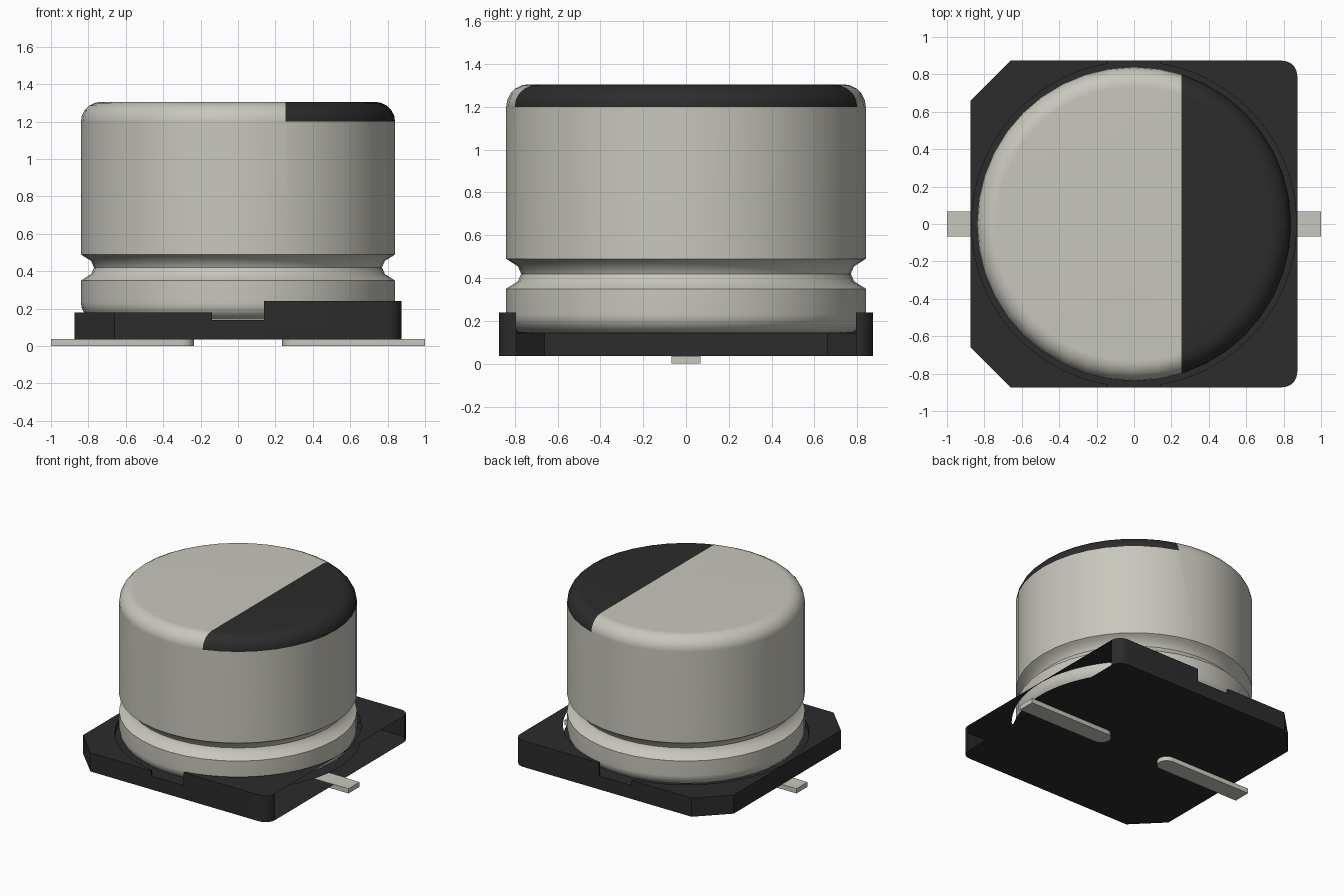
import bpy, bmesh, math
from mathutils import Matrix, Vector

cube = bpy.data.objects.get("Cube")
if cube:
    bpy.data.objects.remove(cube, do_unlink=True)


def make_material(name, rgb, rough):
    m = bpy.data.materials.new(name)
    m.use_nodes = True
    m.diffuse_color = (*rgb, 1)
    node = m.node_tree.nodes["Principled BSDF"]
    node.inputs["Base Color"].default_value = (*rgb, 1)
    node.inputs["Roughness"].default_value = rough
    return m


metal = make_material("silver_metal", (0.58, 0.57, 0.51), 0.5)
black = make_material("black_plastic", (0.025, 0.025, 0.025), 0.6)


def to_object(name, bm, mats):
    mesh = bpy.data.meshes.new(name)
    bm.to_mesh(mesh)
    bm.free()
    ob = bpy.data.objects.new(name, mesh)
    bpy.context.collection.objects.link(ob)
    for m in mats:
        mesh.materials.append(m)
    return ob


def smooth(ob, angle):
    bpy.ops.object.select_all(action='DESELECT')
    ob.select_set(True)
    bpy.context.view_layer.objects.active = ob
    bpy.ops.object.shade_smooth_by_angle(angle=math.radians(angle))


def arc(cx, cy, r, start, end, steps):
    angles = [math.radians(start + (end - start) * i / steps) for i in range(steps + 1)]
    return [(cx + r * math.cos(a), cy + r * math.sin(a)) for a in angles]


def prism(outline, z0, z1):
    bm = bmesh.new()
    face = bm.faces.new([bm.verts.new((x, y, z0)) for x, y in outline])
    ext = bmesh.ops.extrude_face_region(bm, geom=[face])
    top = [v for v in ext["geom"] if isinstance(v, bmesh.types.BMVert)]
    bmesh.ops.translate(bm, verts=top, vec=(0, 0, z1 - z0))
    bmesh.ops.recalc_face_normals(bm, faces=bm.faces)
    return bm


def rectangle(x0, x1, y):
    return [(x0, -y), (x1, -y), (x1, y), (x0, y)]


# Can: lathed profile with rounded ends and a crimped groove
R, TOP, FILLET, LOW = 0.84, 1.305, 0.105, 0.142
profile = [(0, LOW)] + arc(R - 0.09, LOW + 0.09, 0.09, -90, 0, 5)
profile += [(R, 0.35), (0.825, 0.36), (0.785, 0.385), (0.77, 0.42),
            (0.785, 0.455), (0.825, 0.48), (R, 0.49)]
profile += arc(R - FILLET, TOP - FILLET, FILLET, 0, 90, 5) + [(0, TOP)]
bm = bmesh.new()
verts = [bm.verts.new((r, 0, z)) for r, z in profile]
edges = [bm.edges.new(pair) for pair in zip(verts, verts[1:])]
bmesh.ops.spin(bm, geom=verts + edges, cent=(0, 0, 0), axis=(0, 0, 1),
               angle=math.tau, steps=40, use_duplicate=False)
bmesh.ops.remove_doubles(bm, verts=bm.verts, dist=0.0005)
bmesh.ops.recalc_face_normals(bm, faces=bm.faces)

# Polarity mark: cut the rounded top along a straight line and paint one side
STRIPE = 0.255
cap = [f for f in bm.faces if f.calc_center_median().z > TOP - FILLET]
geom = set(cap) | {e for f in cap for e in f.edges} | {v for f in cap for v in f.verts}
bmesh.ops.bisect_plane(bm, geom=list(geom), dist=0.0001,
                       plane_co=(STRIPE, 0, 0), plane_no=(1, 0, 0))
for f in bm.faces:
    c = f.calc_center_median()
    f.material_index = int(c.z > TOP - FILLET and c.x > STRIPE)
can = to_object("can", bm, [metal, black])
smooth(can, 35)
can.modifiers.new("even_shading", 'WEIGHTED_NORMAL').keep_sharp = True

# Base: square plate, two chamfered and two rounded corners
H, C, ROUND = 0.873, 0.66, 0.08
outline = [(-H, C), (-H, -C), (-C, -H)]
outline += arc(H - ROUND, ROUND - H, ROUND, -90, 0, 5)
outline += arc(H - ROUND, H - ROUND, ROUND, 0, 90, 5) + [(-C, H)]
base = to_object("base", prism(outline, 0.035, 0.24), [black])

# Cutters: lower step, middle notch and round seat
SEAT, NOTCH, FLOOR = 0.868, 0.14, 0.14
cuts = [
    ("step_cutter", rectangle(-1.2, -0.1, 1.2), 0.18),
    ("notch_cutter", rectangle(-NOTCH, NOTCH, 1.1), FLOOR),
    ("seat_cutter", arc(0, 0, SEAT, 0, 357, 119), FLOOR),
]
cutters = []
for name, shape, z in cuts:
    cutter = to_object(name, prism(shape, z, 0.5), [black])
    cutter.hide_render = True
    mod = base.modifiers.new(name, 'BOOLEAN')
    mod.operation, mod.solver, mod.object = 'DIFFERENCE', 'EXACT', cutter
    cutters.append(cutter)
depsgraph = bpy.context.evaluated_depsgraph_get()
carved = bpy.data.meshes.new_from_object(base.evaluated_get(depsgraph))
base.modifiers.clear()
base.data = carved
for cutter in cutters:
    bpy.data.objects.remove(cutter, do_unlink=True)

# Open the flat +x side and the seat wall beside it
bm = bmesh.new()
bm.from_mesh(carved)
bm.normal_update()
opened = []
for f in bm.faces:
    c, n = f.calc_center_median(), f.normal
    flat_side = n.x > 0.995 and c.x > H - 0.002
    radial = Vector((c.x, c.y, 0))
    seat_wall = (abs(n.z) < 0.1 and c.x > NOTCH + 0.005
                 and abs(radial.length - SEAT) < 0.004
                 and n.dot(radial.normalized()) < -0.9)
    if flat_side or seat_wall:
        opened.append(f)
bmesh.ops.delete(bm, geom=opened, context='FACES')
bm.to_mesh(carved)
bm.free()
smooth(base, 25)

# Leads: flat strips with a rounded inner end
for side, name in ((1, "left_lead"), (-1, "right_lead")):
    W, INNER = 0.068, 0.235
    shape = [(1, -W), (1, W)] + arc(INNER + W, 0, W, 90, 270, 10)
    bm = prism(shape, 0, 0.037)
    if side < 0:
        bmesh.ops.rotate(bm, verts=bm.verts, cent=(0, 0, 0),
                         matrix=Matrix.Rotation(math.pi, 3, 'Z'))
    smooth(to_object(name, bm, [metal]), 30)
